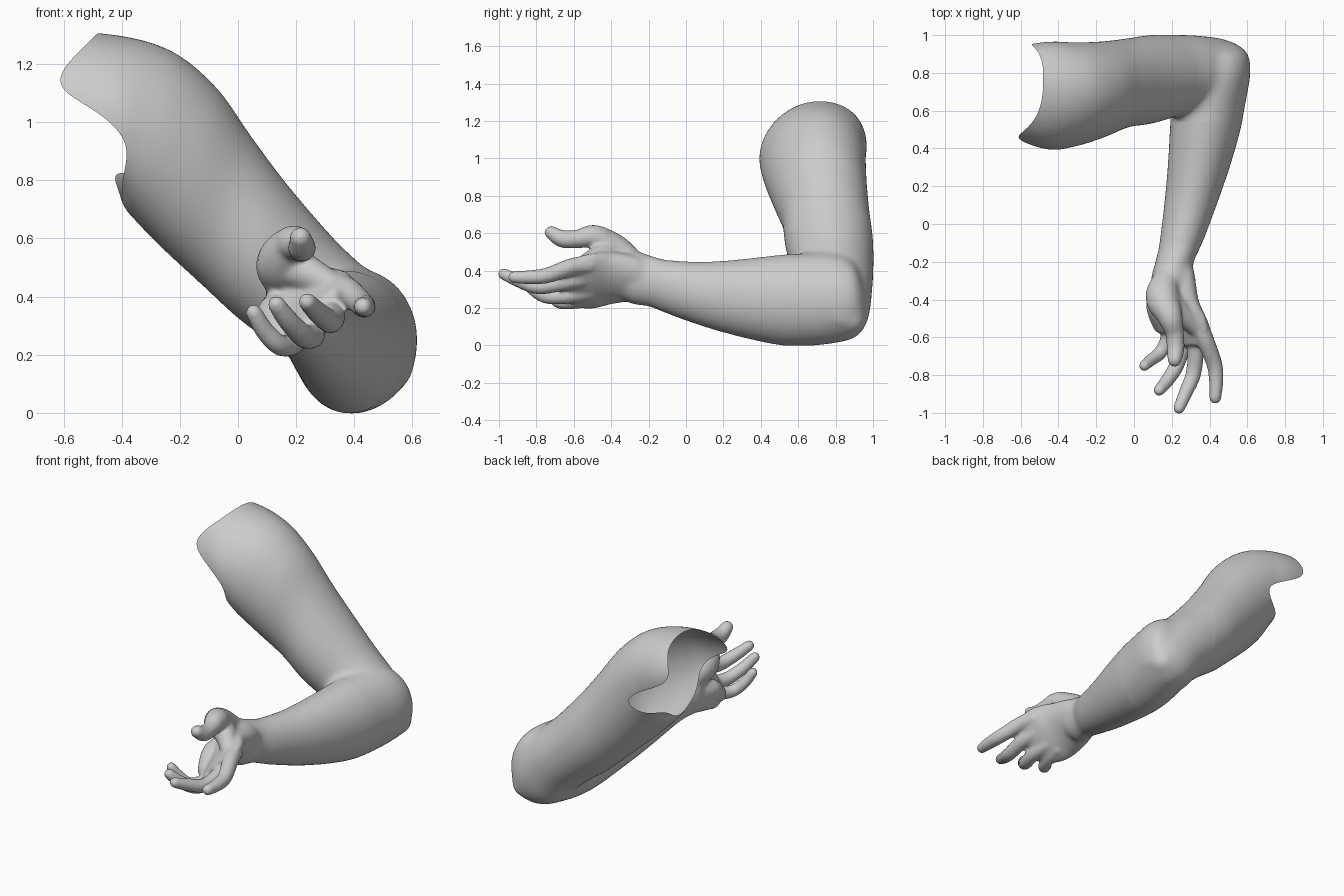
import bpy, bmesh, math
from mathutils import Vector as V

if "Cube" in bpy.data.objects:
    bpy.data.objects.remove(bpy.data.objects["Cube"])

bm = bmesh.new()
SEG = 40


def spline(a, b, c, d, t):
    return 0.5 * (2 * b + (c - a) * t + (2 * a - 5 * b + 4 * c - d) * t * t
                  + (3 * b - a - 3 * c + d) * t ** 3)


def smooth_list(items, steps=8):
    """Interpolate tuples of vectors along a smooth curve."""
    out, n = [], len(items)
    for i in range(n - 1):
        q = [items[max(0, min(n - 1, i + k))] for k in (-1, 0, 1, 2)]
        for s in range(steps):
            out.append(tuple(spline(*p, s / steps) for p in zip(*q)))
    return out + [items[-1]]


def skin(rings):
    """Closed skin over elliptical rings (centre, half axis, half axis)."""
    loops = []
    for c, u, v in rings:
        loops.append([bm.verts.new(c + u * math.cos(a) + v * math.sin(a))
                      for a in (2 * math.pi * k / SEG for k in range(SEG))])
    for A, B in zip(loops, loops[1:]):
        for k in range(SEG):
            j = (k + 1) % SEG
            bm.faces.new((A[k], A[j], B[j], B[k]))
    bm.faces.new(loops[0])
    bm.faces.new(loops[-1])


def tube(*pts):
    """Round-ended tube through points (x, y, z, radius)."""
    path = smooth_list([(V(p[:3]), V((p[3] + .003, 0, 0))) for p in pts])
    n, rings = len(path), []
    for i, (c, r) in enumerate(path):
        t = (path[min(i + 1, n - 1)][0] - path[max(i - 1, 0)][0]).normalized()
        u = t.cross(V((0.3, 0.1, 1))).normalized()
        w = t.cross(u)
        ring = [(c, u * r.x, w * r.x)]
        if i in (0, n - 1):
            sign = -1 if i == 0 else 1
            for a in (25, 50, 70, 86):
                a = math.radians(a)
                k = r.x * math.cos(a)
                ring.append((c + t * sign * r.x * math.sin(a), u * k, w * k))
            if i == 0:
                ring.reverse()
        rings += ring
    skin(rings)


# Upper arm: upper edge (x, z), lower edge (x, z), y range, backward lean
upper = [(-.85, 1.30, -.80, .84, .50, .90, .04), (-.50, 1.308, -.46, .79, .40, .96, .04),
         (-.25, 1.255, -.38, .69, .41, .96, .03), (-.08, 1.125, -.26, .565, .455, .967, .01),
         (.05, .945, -.13, .445, .51, .982, 0), (.17, .785, 0, .325, .53, 1.0, 0),
         (.33, .60, .12, .235, .57, 1.003, 0), (.48, .455, .22, .15, .60, .997, 0),
         (.605, .28, .30, .06, .66, .98, 0), (.60, .12, .40, .03, .73, .94, 0)]
rings = []
for ux, uz, lx, lz, y0, y1, lean in upper:
    rings.append((V(((ux + lx) / 2, (y0 + y1) / 2, (uz + lz) / 2)),
                  V(((ux - lx) / 2, lean, (uz - lz) / 2)), V((0, (y1 - y0) / 2, 0))))
skin(smooth_list(rings))

# Forearm: y, x range, z range
fore = [(.95, .40, .55, .12, .32), (.90, .29, .605, .04, .44), (.80, .23, .618, .012, .49),
        (.65, .20, .593, -.004, .494), (.50, .19, .564, .002, .484), (.30, .178, .507, .043, .462),
        (.10, .16, .437, .10, .447), (-.10, .135, .362, .17, .457),
        (-.20, .113, .317, .208, .485), (-.30, .09, .305, .225, .51), (-.36, .13, .28, .28, .47)]
skin(smooth_list([(V(((a + b) / 2, y, (c + d) / 2)), V(((b - a) / 2, 0, 0)),
                   V((0, 0, (d - c) / 2))) for y, a, b, c, d in fore]))

# Palm: y, centre x, centre z, half width, half thickness; tilted slab
across, normal = V((.656, 0, .755)), V((-.755, 0, .656))
palm = [(-.15, .22, .34, .07, .06), (-.25, .21, .36, .13, .09), (-.40, .212, .36, .168, .092),
        (-.50, .25, .345, .185, .072), (-.59, .278, .338, .168, .056),
        (-.645, .288, .338, .125, .038)]
skin(smooth_list([(V((x, y, z)), across * a, normal * b) for y, x, z, a, b in palm]))

# Elbow point
tube((.46, .80, .15, .075), (.51, .88, .14, .08))
# Thumb with its pad, the web to the index finger, and the heel of the hand
tube((.19, -.25, .42, .055), (.15, -.38, .505, .087), (.19, -.49, .578, .064),
     (.215, -.58, .57, .046), (.22, -.66, .57, .044), (.215, -.72, .603, .034))
tube((.19, -.42, .50, .07), (.26, -.48, .47, .055), (.33, -.55, .43, .045))
tube((.16, -.28, .37, .05), (.13, -.42, .34, .063), (.15, -.53, .27, .05))
# Index, middle, ring and little finger
tube((.34, -.52, .43, .047), (.375, -.61, .42, .044), (.425, -.74, .375, .039),
     (.435, -.83, .365, .035), (.43, -.92, .365, .029))
tube((.30, -.54, .36, .047), (.325, -.66, .335, .041), (.315, -.79, .315, .038),
     (.275, -.89, .345, .034), (.238, -.975, .382, .028))
tube((.24, -.52, .29, .047), (.255, -.64, .265, .040), (.225, -.75, .265, .037),
     (.175, -.83, .315, .033), (.133, -.88, .372, .028))
tube((.19, -.48, .26, .046), (.18, -.60, .235, .037), (.14, -.68, .235, .033),
     (.09, -.72, .285, .030), (.055, -.75, .345, .026))

bmesh.ops.recalc_face_normals(bm, faces=bm.faces)
mesh = bpy.data.meshes.new("arm")
bm.to_mesh(mesh)
bm.free()
arm = bpy.data.objects.new("arm", mesh)
bpy.context.collection.objects.link(arm)

# Fuse the parts into one soft skin
fuse = arm.modifiers.new("fuse", 'REMESH')
fuse.mode = 'VOXEL'
fuse.voxel_size = 0.009
soft = arm.modifiers.new("soften", 'SMOOTH')
soft.factor = 0.5
soft.iterations = 8
graph = bpy.context.evaluated_depsgraph_get()
skinned = bpy.data.meshes.new_from_object(arm.evaluated_get(graph))
arm.modifiers.clear()
arm.data = skinned

# Open the shoulder along a jagged edge: x of the edge at given (y, z)
edge = [(.78, 1.30, -.48), (.46, 1.14, -.63), (.93, 1.13, -.56), (.965, .90, -.24),
        (.46, .92, -.36), (.62, .81, -.39), (.80, .81, -.43)]


def rim(p):
    w = [1 / ((p.y - y) ** 2 + (p.z - z) ** 2 + .002) for y, z, _ in edge]
    return sum(k * e[2] for k, e in zip(w, edge)) / sum(w)


bm = bmesh.new()
bm.from_mesh(skinned)

# Blend the joints further: upper arm, elbow and wrist
zones = [(lambda p: p.y > .2, 12),
         (lambda p: p.y > .55 and p.z < .6 and p.x > .2, 30),
         (lambda p: -.42 < p.y < -.08, 15)]
for inside, count in zones:
    verts = [v for v in bm.verts if inside(v.co)]
    for _ in range(count):
        bmesh.ops.smooth_vert(bm, verts=verts, factor=0.5, use_axis_x=True,
                              use_axis_y=True, use_axis_z=True)

# Only the upper arm is trimmed
trim = [v for v in bm.verts if v.co.x < -.1]
for v in trim:
    v.co.x -= rim(v.co)
    v.co.x -= 10
bmesh.ops.bisect_plane(bm, geom=trim + [e for e in bm.edges if all(v.co.x < -5 for v in e.verts)]
                       + [f for f in bm.faces if all(v.co.x < -5 for v in f.verts)],
                       plane_co=(-10, 0, 0), plane_no=(1, 0, 0), clear_inner=True)
for v in bm.verts:
    if v.co.x < -5:
        v.co.x += 10 + rim(v.co)
for f in bm.faces:
    f.smooth = True
bm.to_mesh(skinned)
bm.free()
